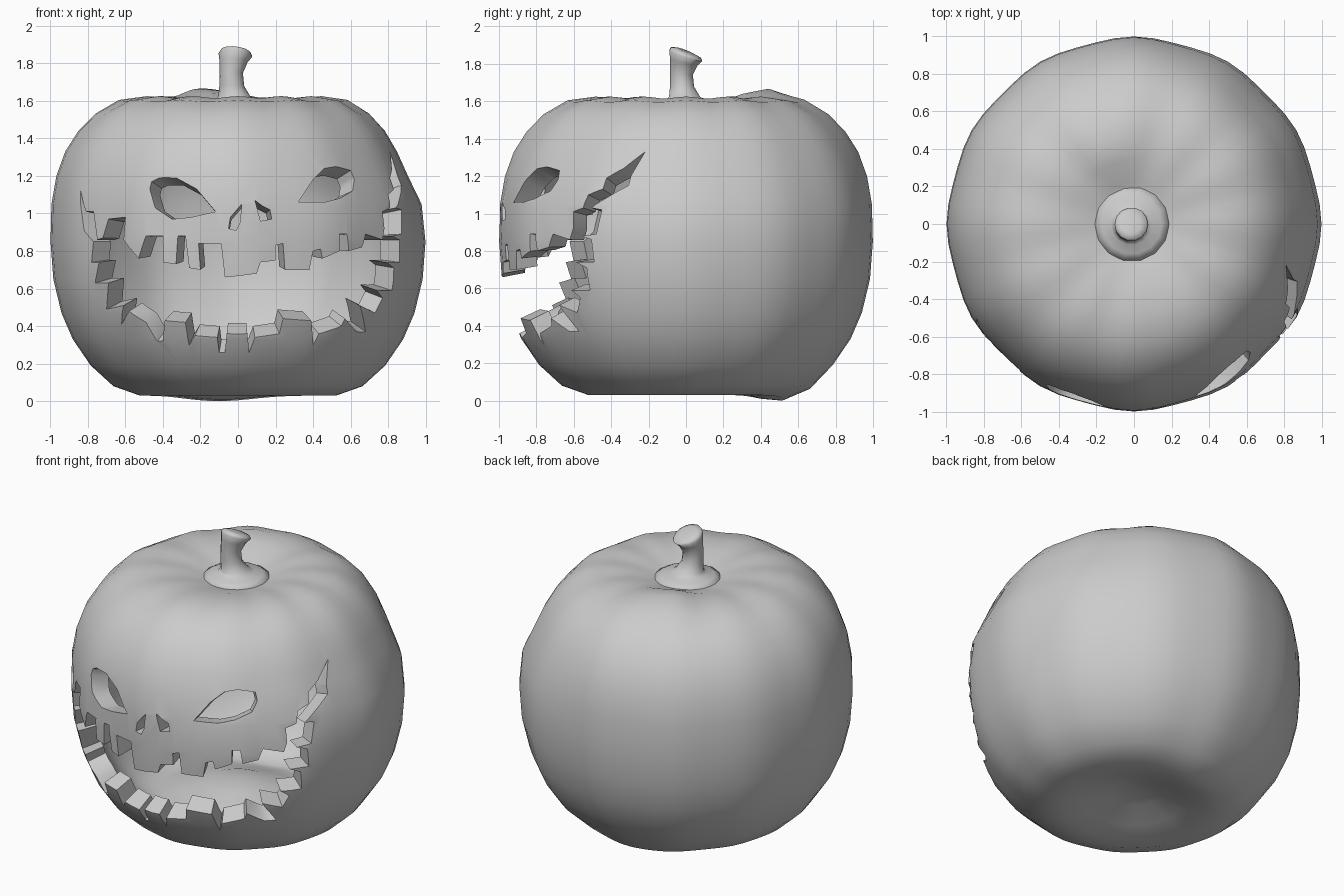
import bpy
import bmesh
import math
from mathutils import Vector
from mathutils.bvhtree import BVHTree
from mathutils.geometry import delaunay_2d_cdt

if "Cube" in bpy.data.objects:
    bpy.data.objects.remove(bpy.data.objects["Cube"], do_unlink=True)

CENTRE = Vector((0, 0, 0.85))
WALL = 0.12
GREY = (0.6, 0.6, 0.6, 1)

grey = bpy.data.materials.new("plain grey")
grey.use_nodes = True
grey.diffuse_color = GREY
for node in grey.node_tree.nodes:
    if node.type == 'BSDF_PRINCIPLED':
        node.inputs["Base Color"].default_value = GREY


def make_object(name, bm):
    mesh = bpy.data.meshes.new(name)
    bm.to_mesh(mesh)
    mesh.materials.append(grey)
    obj = bpy.data.objects.new(name, mesh)
    bpy.context.collection.objects.link(obj)
    return obj


def activate(obj):
    bpy.ops.object.select_all(action='DESELECT')
    obj.select_set(True)
    bpy.context.view_layer.objects.active = obj


def lathe(profile, sides, shape):
    """Turn a profile around z; shape() bends each point afterwards."""
    bm = bmesh.new()
    rings = []
    for r, z in profile:
        angles = [math.tau * i / sides for i in range(sides)]
        rings.append([bm.verts.new(shape(r, a, z)) for a in angles])
    for low, high in zip(rings, rings[1:]):
        for i in range(sides):
            j = (i + 1) % sides
            bm.faces.new((low[i], low[j], high[j], high[i]))
    bmesh.ops.remove_doubles(bm, verts=bm.verts[:], dist=0.0005)
    if bm.calc_volume(signed=True) < 0:
        bmesh.ops.reverse_faces(bm, faces=bm.faces[:])
    return bm


def bump(x, y, cx, cy, size):
    return math.exp(-((x - cx) ** 2 + (y - cy) ** 2) / size)


def gourd_shape(r, a, z):
    """Soft ribs, a narrower upper left, a hump behind the stem and a sagging foot."""
    rib = math.cos(12 * a)
    t = min(max((z - 0.95) / 0.35, 0), 1)
    squeeze = 0.08 * t * t * (3 - 2 * t) * max(0, math.cos(a))
    rr = r * (1 + 0.006 * rib) * (1 - squeeze)
    x, y = rr * math.cos(a), rr * math.sin(a)
    if z > 1.3:
        z += 0.006 * rib * math.exp(-((r - 0.55) / 0.2) ** 2)
        z += 0.05 * bump(x, y, -0.15, 0.42, 0.025)
    elif z < 0.15:
        z -= 0.03 * bump(x, y, -0.1, 0.5, 0.06)
    return x, y, z


def stem_shape(r, a, z):
    """Lean the neck and tilt the cut top."""
    t = max(0, (z - 1.6) / 0.25)
    lean = 0.025 * math.sin(math.pi * min(t, 1))
    x, y = r * math.cos(a), r * math.sin(a)
    z += t * t * (-0.34 * y - 0.1 * x)
    return x - 0.012 - lean, y - lean, z


# Hollow ribbed body
body_profile = [
    (0, .13), (.15, .11), (.3, .06), (.42, .035), (.52, .03), (.66, .08),
    (.78, .19), (.875, .33), (.935, .47), (.978, .65), (.993, .85), (.988, 1.05),
    (.962, 1.2), (.915, 1.33), (.845, 1.44), (.755, 1.53), (.63, 1.6),
    (.48, 1.62), (.34, 1.61), (.22, 1.58), (.1, 1.55), (0, 1.55)]
body_bm = lathe(body_profile, 60, gourd_shape)
surface = BVHTree.FromBMesh(body_bm)
body = make_object("pumpkin_body", body_bm)
activate(body)
shell = body.modifiers.new("wall", 'SOLIDIFY')
shell.thickness = WALL
shell.offset = -1
bpy.ops.object.modifier_apply(modifier=shell.name)


def add_opening(bm, outline):
    """Add a block that cuts an outline (hundredths, x and z) towards the centre."""
    flat = []
    for x, z in outline:
        hit = surface.ray_cast(Vector((x / 100, -3, z / 100)), Vector((0, 1, 0)))[0]
        if hit:
            flat.append(Vector((math.atan2(hit.x, -hit.y), hit.z)))
    loop = [(i, (i + 1) % len(flat)) for i in range(len(flat))]
    spots, _, tris, *_ = delaunay_2d_cdt(flat, loop, [], 1, 0.0001)

    # Tapered block: one cap inside the hollow, one outside the skin
    inner, outer = [], []
    for angle, z in spots:
        away = Vector((math.sin(angle), -math.cos(angle), 0))
        skin = surface.ray_cast(away * 3 + Vector((0, 0, z)), -away)[0]
        inner.append(bm.verts.new(CENTRE.lerp(skin, 0.7)))
        outer.append(bm.verts.new(CENTRE.lerp(skin, 1.3)))
    facing = []
    for a, b, c in tris:
        u, v = spots[b] - spots[a], spots[c] - spots[a]
        facing.append((a, b, c) if u.x * v.y > u.y * v.x else (a, c, b))
    edges = {(t[k - 1], t[k]) for t in facing for k in range(3)}
    for tri in facing:
        bm.faces.new([outer[i] for i in tri])
        bm.faces.new([inner[i] for i in reversed(tri)])
    for a, b in edges:
        if (b, a) not in edges:
            bm.faces.new((outer[b], outer[a], inner[a], inner[b]))


# Toothed grin, each lip traced from the right corner to the left corner
upper_lip = [
    (-84, 113), (-81, 101), (-77, 101), (-75, 86), (-72, 87), (-69, 97),
    (-60, 98), (-61, 86), (-53, 76), (-49, 88), (-40, 88), (-40, 74),
    (-33, 73), (-32, 88), (-28, 88), (-26, 71), (-20, 70), (-21, 84),
    (-9, 84), (-7, 66), (10, 68), (12, 74), (20, 75), (20, 83), (24, 84),
    (25, 70), (38, 70), (40, 80), (44, 81), (45, 76), (54, 80), (54, 89),
    (58, 89), (59, 80), (66, 82), (68, 89), (77, 86), (78, 92), (77, 101),
    (81, 103), (80, 110), (83, 113), (81, 119), (82, 124), (81, 133)]
lower_lip = [
    (-82, 91), (-77, 85), (-78, 74), (-74, 74), (-76, 63), (-69, 63),
    (-70, 49), (-61, 51), (-62, 41), (-58, 48), (-49, 42), (-43, 32),
    (-40, 32), (-39, 43), (-28, 42), (-26, 30), (-23, 35), (-11, 34),
    (-10, 26), (-7, 26), (-6, 36), (5, 36), (6, 26), (9, 34), (22, 36),
    (24, 44), (39, 43), (40, 30), (43, 36), (55, 40), (57, 44), (63, 37),
    (68, 37), (65, 51), (73, 47), (77, 55), (74, 59), (82, 59), (83, 71),
    (79, 74), (86, 74), (86, 86), (82, 88), (87, 89), (87, 102), (84, 103),
    (87, 115), (85, 120)]
right_eye = [(-47, 113), (-46, 117), (-42, 119), (-33, 119), (-22, 113),
             (-12, 101), (-25, 98), (-35, 97), (-44, 103)]
left_eye = [(32, 106), (40, 118), (46, 124), (52, 125), (60, 123),
            (62, 118), (61, 112), (54, 108), (46, 106)]
right_nostril = [(2, 105), (-4, 98), (-5, 92), (-1, 91), (1, 95)]
left_nostril = [(9, 107), (13, 104), (17, 102), (18, 97), (12, 96)]

# All face openings are cut in one go
cutter_bm = bmesh.new()
for opening in (right_eye, left_eye, right_nostril, left_nostril,
                upper_lip + lower_lip[::-1]):
    add_opening(cutter_bm, opening)
cutter = make_object("face_cutter", cutter_bm)
cutter.hide_render = True
activate(body)
cut = body.modifiers.new("face", 'BOOLEAN')
cut.operation = 'DIFFERENCE'
cut.solver = 'EXACT'
cut.use_hole_tolerant = True
cut.object = cutter
bpy.ops.object.modifier_apply(modifier=cut.name)
bpy.data.objects.remove(cutter, do_unlink=True)

# Stem with its flared collar
stem_profile = [
    (0, 1.53), (.2, 1.54), (.2, 1.575), (.16, 1.597), (.11, 1.605), (.085, 1.625),
    (.066, 1.68), (.062, 1.75), (.075, 1.81), (.09, 1.845), (.082, 1.86),
    (.05, 1.868), (0, 1.87)]
stem = make_object("stem", lathe(stem_profile, 14, stem_shape))

for part, crease in ((body, 40), (stem, 65)):
    activate(part)
    bpy.ops.object.shade_smooth_by_angle(angle=math.radians(crease))
